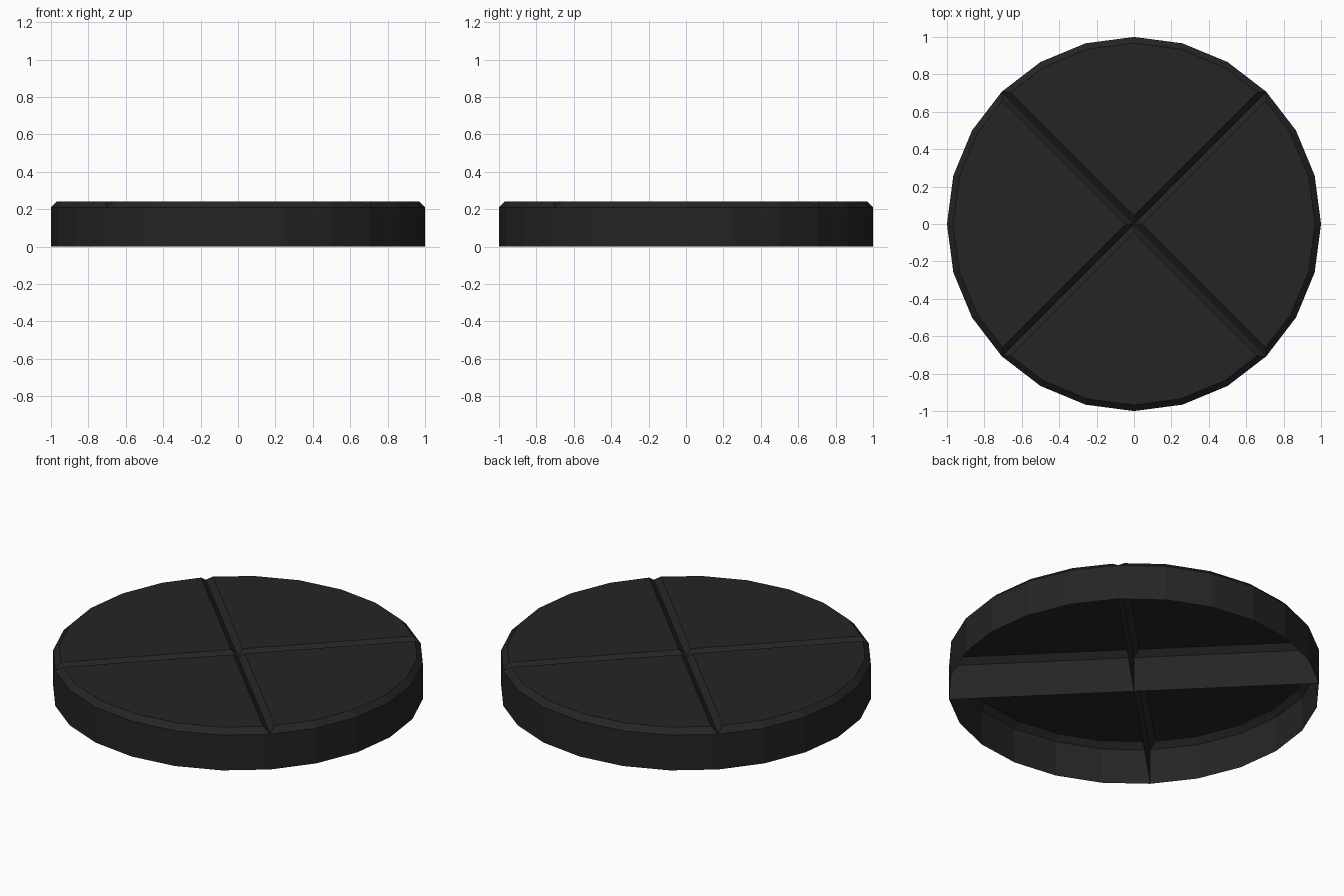
import bpy, bmesh, math
from mathutils import Vector

if "Cube" in bpy.data.objects:
    bpy.data.objects.remove(bpy.data.objects["Cube"])

HEIGHT, BEVEL, SIDES = 0.242, 0.032, 24

black = bpy.data.materials.new("matte black")
black.diffuse_color = (0.018, 0.018, 0.018, 1)
black.use_nodes = True
black.node_tree.nodes["Principled BSDF"].inputs["Base Color"].default_value = black.diffuse_color


def inset(points, dist):
    """Offset a counter-clockwise outline inwards by dist."""
    result = []
    for i, p in enumerate(points):
        d1 = (p - points[i - 1]).normalized()
        d2 = (points[(i + 1) % len(points)] - p).normalized()
        n1, n2 = Vector((-d1.y, d1.x)), Vector((-d2.y, d2.x))
        result.append(p + (n1 + n2) * dist / (1 + n1.dot(n2)))
    return result


def quarter(name, start):
    """Open-bottomed wedge with a chamfered top edge."""
    step = 2 * math.pi / SIDES
    outline = [Vector((0, 0))]
    for i in range(SIDES // 4 + 1):
        a = start + i * step
        outline.append(Vector((math.cos(a), math.sin(a))))
    bm = bmesh.new()
    rings = []
    for pts, z in ((outline, 0), (outline, HEIGHT - BEVEL), (inset(outline, BEVEL), HEIGHT)):
        rings.append([bm.verts.new((p.x, p.y, z)) for p in pts])
    # side walls and chamfer
    for low, high in zip(rings, rings[1:]):
        for i in range(len(low)):
            j = (i + 1) % len(low)
            bm.faces.new((low[i], low[j], high[j], high[i]))
    # flat top
    bm.faces.new(rings[-1])
    mesh = bpy.data.meshes.new(name)
    bm.to_mesh(mesh)
    bm.free()
    mesh.materials.append(black)
    bpy.context.collection.objects.link(bpy.data.objects.new(name, mesh))


# four quarters of the disc, divided along the diagonals
for k, side in enumerate(("back", "left", "front", "right")):
    quarter(side + "_quarter", math.pi / 4 + k * math.pi / 2)
